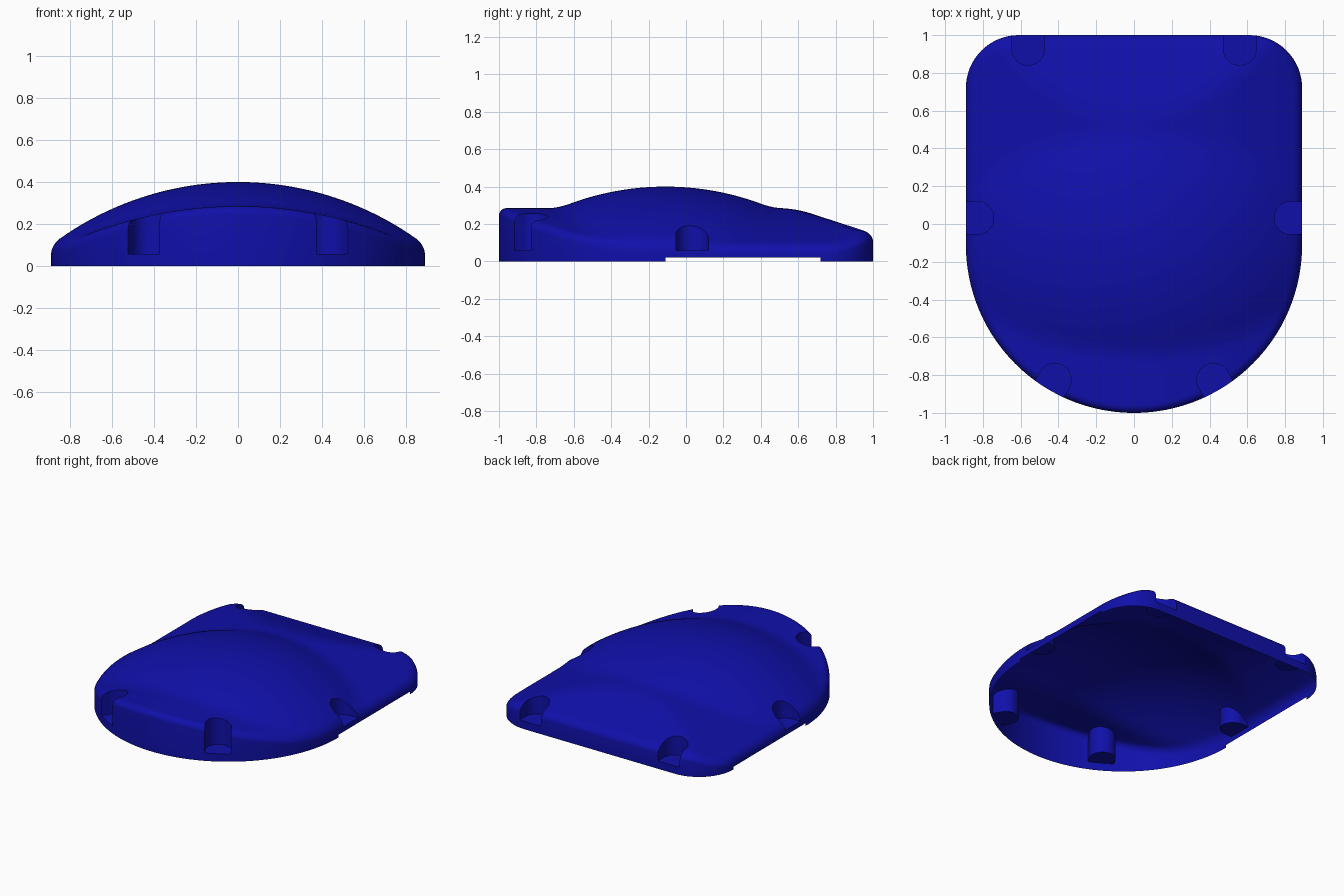
import bpy, bmesh
from math import sin, cos, pi, sqrt, radians

if "Cube" in bpy.data.objects:
    bpy.data.objects.remove(bpy.data.objects["Cube"])

W, CY = 0.89, -0.11          # half width, centre of the dome in y
SIDE_END, CORNER = 0.72, 0.28
FILLET = 0.04


def smooth_max(a, b, k):
    h = max(k - abs(a - b), 0) / k
    return max(a, b) + h * h * k / 4


def height(x, y):
    """Spherical dome blended into an arched, sloping tail."""
    r2 = x * x + (y - CY) ** 2
    dome = 0.40 - 1.47 + sqrt(max(1.47 ** 2 - r2, 0))
    arch = 0.285 - 0.26 * x * x
    slope = 0.155 + 0.325 * (0.98 - y)
    tail = -smooth_max(-arch, -slope, 0.03)
    return smooth_max(dome, tail, 0.025)


def outline():
    """Half outline from the front tip to the back, then mirrored."""
    half = [(W * sin(a), CY - W * cos(a)) for a in (pi / 2 * i / 40 for i in range(41))]
    half += [(W, CY + (SIDE_END - CY) * i / 24) for i in range(1, 25)]
    half += [(W - CORNER + CORNER * cos(a), SIDE_END + CORNER * sin(a))
             for a in (pi / 2 * i / 16 for i in range(1, 17))]
    half += [((W - CORNER) * (1 - i / 16), 1.0) for i in range(1, 17)]
    return half + [(-x, y) for x, y in reversed(half[1:-1])]


def new_object(name, bm):
    bmesh.ops.recalc_face_normals(bm, faces=bm.faces)
    mesh = bpy.data.meshes.new(name)
    bm.to_mesh(mesh)
    bm.free()
    ob = bpy.data.objects.new(name, mesh)
    bpy.context.collection.objects.link(ob)
    return ob


# Shell body: wall rows, rounded rim, then rings shrinking to the crown
pts = outline()
n = len(pts)
bm = bmesh.new()
rings = [[bm.verts.new((x, y, z)) for x, y in pts] for z in (0.0, 0.02)]
insets = [FILLET * (1 - cos(pi / 2 * i / 6)) for i in range(7)]
insets += [FILLET + (W - FILLET) * i / 44 for i in range(1, 44)]
for d in insets:
    s = 1 - d / W
    drop = FILLET - sqrt(max(FILLET ** 2 - max(FILLET - d, 0) ** 2, 0))
    rings.append([bm.verts.new((x * s, CY + (y - CY) * s,
                                height(x * s, CY + (y - CY) * s) - drop)) for x, y in pts])
for a, b in zip(rings, rings[1:]):
    for i in range(n):
        j = (i + 1) % n
        bm.faces.new((a[i], a[j], b[j], b[i]))
crown = bm.verts.new((0, CY, height(0, CY)))
for i in range(n):
    bm.faces.new((rings[-1][i], rings[-1][(i + 1) % n], crown))
bm.faces.new(rings[0][::-1])
shell = new_object("cover_shell", bm)

# Screw pockets: U-shaped upright slots opening outward
bm = bmesh.new()
for px, py, dx, dy in ((0.42, -0.825, 0.5, -0.866), (0.83, 0.033, 1, 0), (0.56, 0.928, 0, 1)):
    for m in (1, -1):
        prof = []
        for i in range(25):
            a = pi / 2 + pi * i / 24
            u, v = 0.087 * cos(a), 0.087 * sin(a)
            prof.append((u, v))
        prof += [(0.3, -0.087), (0.3, 0.087)]
        f = bm.faces.new([bm.verts.new((m * (px + u * dx - v * dy), py + u * dy + v * dx, 0.057))
                          for u, v in prof])
        ext = bmesh.ops.extrude_face_region(bm, geom=[f], use_keep_orig=True)
        top = [g for g in ext["geom"] if isinstance(g, bmesh.types.BMVert)]
        bmesh.ops.translate(bm, verts=top, vec=(0, 0, 0.5))
cutter = new_object("pocket_cutter", bm)
cutter.hide_render = True

mod = shell.modifiers.new("pockets", 'BOOLEAN')
mod.operation, mod.solver, mod.object = 'DIFFERENCE', 'EXACT', cutter
bpy.context.view_layer.objects.active = shell
shell.select_set(True)
bpy.ops.object.modifier_apply(modifier=mod.name)
bpy.data.objects.remove(cutter)

# Open the underside and raise the lower edge along the straight sides
bm = bmesh.new()
bm.from_mesh(shell.data)
doomed = []
for f in bm.faces:
    c = f.calc_center_median()
    base = all(v.co.z < 0.001 for v in f.verts)
    gap = c.z < 0.019 and abs(c.x) > W - 0.001 and CY < c.y < SIDE_END
    if base or gap:
        doomed.append(f)
bmesh.ops.delete(bm, geom=doomed, context='FACES')
bm.to_mesh(shell.data)
bm.free()

# Deep blue finish
mat = bpy.data.materials.new("deep_blue")
mat.diffuse_color = (0.005, 0.005, 0.4, 1)
mat.use_nodes = True
mat.node_tree.nodes["Principled BSDF"].inputs["Base Color"].default_value = mat.diffuse_color
shell.data.materials.clear()
shell.data.materials.append(mat)
bpy.ops.object.shade_smooth_by_angle(angle=radians(30))
